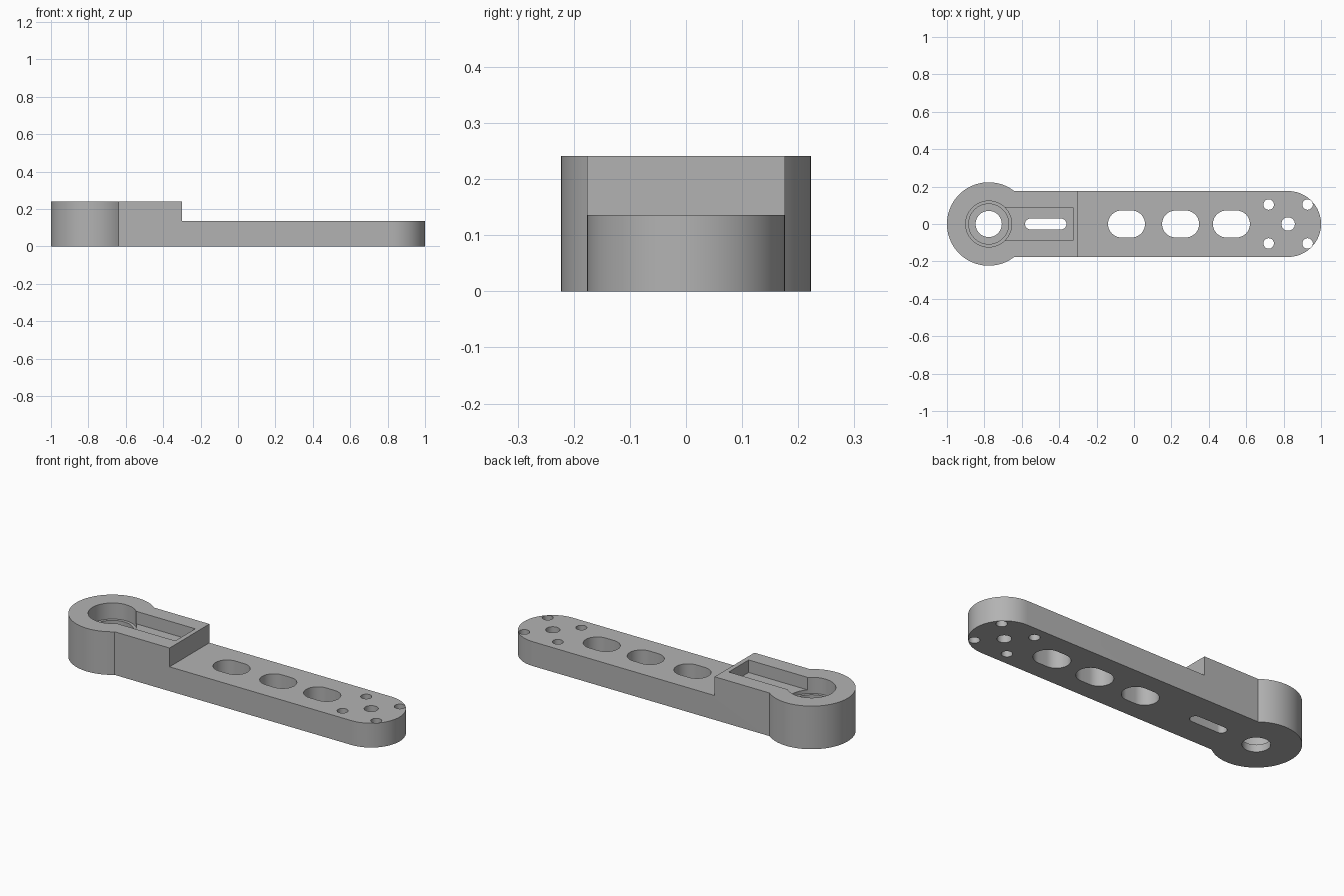
import bpy
import bmesh
from math import sin, cos, pi, asin

cube = bpy.data.objects.get("Cube")
if cube:
    bpy.data.objects.remove(cube, do_unlink=True)

# Main sizes
TOP, ARM_TOP = 0.241, 0.136
HUB_X, HUB_R = -0.777, 0.223
TIP_X, HALF_W = 0.824, 0.176
STEP_X = -0.3

grey = bpy.data.materials.new("plain grey")
grey.use_nodes = True
grey.diffuse_color = (0.45, 0.45, 0.45, 1)
grey.node_tree.nodes["Principled BSDF"].inputs["Base Color"].default_value = grey.diffuse_color


def arc(cx, cy, r, start, end, steps):
    angles = [start + (end - start) * i / steps for i in range(steps + 1)]
    return [(cx + r * cos(a), cy + r * sin(a)) for a in angles]


def slot(x0, x1, r, steps=24):
    """Outline of a lengthwise slot with round ends."""
    return (arc(x1 - r, 0, r, -pi / 2, pi / 2, steps)
            + arc(x0 + r, 0, r, pi / 2, 3 * pi / 2, steps))


def circle(x, y, r, steps=48):
    return arc(x, y, r, 0, 2 * pi, steps)[:-1]


def rectangle(x0, x1, half):
    return [(x0, -half), (x1, -half), (x1, half), (x0, half)]


def prism(name, outline, z0, z1):
    """Extrude a flat outline from z0 up to z1."""
    bm = bmesh.new()
    face = bm.faces.new([bm.verts.new((x, y, z0)) for x, y in outline])
    grown = bmesh.ops.extrude_face_region(bm, geom=[face])["geom"]
    bmesh.ops.translate(bm, vec=(0, 0, z1 - z0),
                        verts=[v for v in grown if isinstance(v, bmesh.types.BMVert)])
    bmesh.ops.recalc_face_normals(bm, faces=bm.faces)
    mesh = bpy.data.meshes.new(name)
    bm.to_mesh(mesh)
    bm.free()
    mesh.materials.append(grey)
    obj = bpy.data.objects.new(name, mesh)
    bpy.context.collection.objects.link(obj)
    return obj


# Lever body: round hub running into a straight arm with a round tip
join = asin(HALF_W / HUB_R)
outline = (arc(TIP_X, 0, HALF_W, -pi / 2, pi / 2, 48)
           + arc(HUB_X, 0, HUB_R, join, 2 * pi - join, 72))
lever = prism("lever_arm", outline, 0, TOP)

LOW, HIGH = -0.1, TOP + 0.1
cutters = [
    # Lowered arm
    prism("arm_step_cutter", rectangle(STEP_X, 1.2, 0.4), ARM_TOP, HIGH),
    # Stepped hub bore
    prism("hub_recess_cutter", circle(HUB_X, 0, 0.123, 64), TOP - 0.09, HIGH),
    prism("hub_bore_cutter", circle(HUB_X, 0, 0.107, 64), 0.04, HIGH),
    prism("hub_hole_cutter", circle(HUB_X, 0, 0.07, 64), LOW, HIGH),
    # Pocket beside the hub and its slot
    prism("pocket_cutter", rectangle(HUB_X, -0.326, 0.088), TOP - 0.07, HIGH),
    prism("pocket_slot_cutter", slot(-0.583, -0.361, 0.029), LOW, HIGH),
    # Centre hole of the tip
    prism("tip_hole_cutter", circle(TIP_X, 0, 0.036), LOW, HIGH),
]
# Lightening slots
for x in (-0.139, 0.15, 0.422):
    cutters.append(prism("arm_slot_cutter", slot(x, x + 0.198, 0.072), LOW, HIGH))
# Four small holes around the tip centre
for sx in (-1, 1):
    for sy in (-1, 1):
        cutters.append(prism("screw_hole_cutter",
                             circle(TIP_X + sx * 0.104, sy * 0.104, 0.028), LOW, HIGH))

bpy.ops.object.select_all(action="DESELECT")
bpy.context.view_layer.objects.active = lever
lever.select_set(True)
for cutter in cutters:
    cutter.hide_render = True
    cut = lever.modifiers.new(cutter.name, "BOOLEAN")
    cut.operation = "DIFFERENCE"
    cut.solver = "EXACT"
    cut.object = cutter
    bpy.ops.object.modifier_apply(modifier=cut.name)
    bpy.data.objects.remove(cutter, do_unlink=True)

bpy.ops.object.shade_smooth_by_angle(angle=pi / 6)
